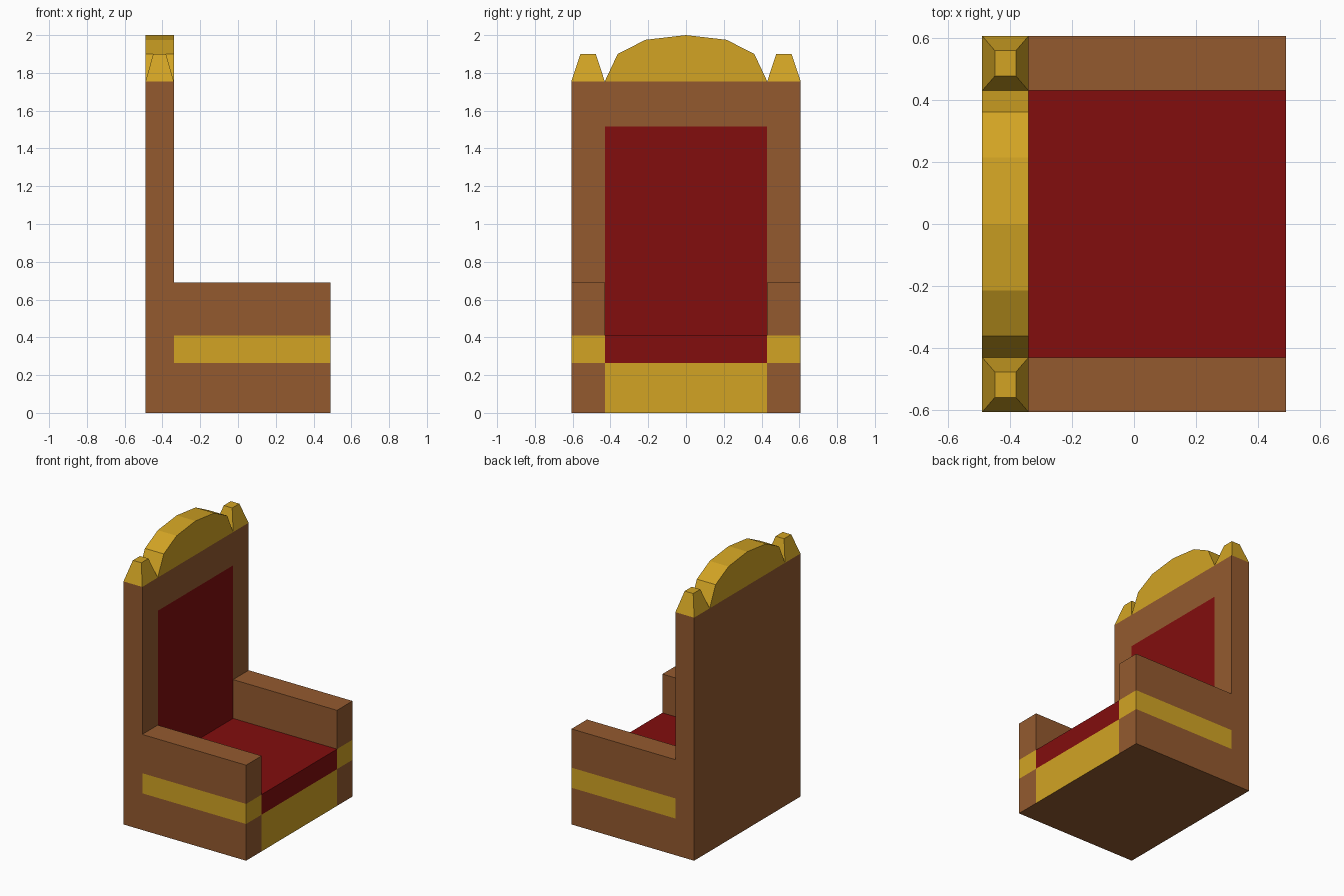
import bpy, bmesh
from mathutils import Vector

if "Cube" in bpy.data.objects:
    bpy.data.objects.remove(bpy.data.objects["Cube"])


def material(name, rgb):
    m = bpy.data.materials.new(name)
    lin = [((c / 255 + 0.055) / 1.055) ** 2.4 for c in rgb]
    m.diffuse_color = (*lin, 1)
    m.use_nodes = True
    m.node_tree.nodes["Principled BSDF"].inputs["Base Color"].default_value = m.diffuse_color
    return m


MATS = [material("brown wood", (148, 90, 47)),
        material("gold trim", (210, 164, 36)),
        material("red upholstery", (130, 13, 13))]
WOOD, GOLD, RED = range(3)

# Shared measurements
BACK, FRONT, JOIN = -0.49, 0.49, -0.34
INNER, OUTER = 0.43, 0.607
BAND, SEAT, ARM, PANEL, TOP = 0.265, 0.41, 0.69, 1.515, 1.755


def finish(name, bm, rule):
    bmesh.ops.recalc_face_normals(bm, faces=bm.faces)
    for f in bm.faces:
        f.material_index = rule(f.calc_center_median(), f.normal)
    me = bpy.data.meshes.new(name)
    bm.to_mesh(me)
    bm.free()
    for m in MATS:
        me.materials.append(m)
    ob = bpy.data.objects.new(name, me)
    bpy.context.collection.objects.link(ob)
    return ob


def box(name, lo, hi, rule, cuts=(), taper=None):
    """Box between two corners, cut by (axis, value) planes; taper shrinks the top."""
    lo, hi = Vector(lo), Vector(hi)
    bm = bmesh.new()
    bmesh.ops.create_cube(bm, size=1)
    for v in bm.verts:
        if taper and v.co.z > 0:
            v.co.x *= taper[0]
            v.co.y *= taper[1]
        v.co = Vector([(lo[i] + hi[i]) / 2 + v.co[i] * (hi[i] - lo[i]) for i in range(3)])
    for axis, value in cuts:
        co, no = Vector(), Vector()
        co[axis], no[axis] = value, 1
        bmesh.ops.bisect_plane(bm, geom=bm.verts[:] + bm.edges[:] + bm.faces[:],
                               plane_co=co, plane_no=no)
    return finish(name, bm, rule)


# Backrest with the red panel on its front face
box("backrest", (BACK, -OUTER, 0), (JOIN, OUTER, TOP),
    lambda c, n: RED if n.x > 0.5 and abs(c.y) < INNER and SEAT < c.z < PANEL else WOOD,
    [(1, -INNER), (1, INNER), (2, SEAT), (2, PANEL)])

# Seat: gold base with wooden underside, red cushion
box("seat_base", (JOIN, -INNER, 0), (FRONT, INNER, BAND),
    lambda c, n: WOOD if n.z < -0.5 else GOLD)
box("seat_cushion", (JOIN, -INNER, BAND), (FRONT, INNER, SEAT), lambda c, n: RED)

for side, label in ((1, "left"), (-1, "right")):
    y0, y1 = sorted((side * INNER, side * OUTER))
    # Armrest with a gold band around the outside and front
    box(label + "_armrest", (JOIN, y0, 0), (FRONT, y1, ARM),
        lambda c, n: GOLD if BAND < c.z < SEAT and (n.x > 0.5 or n.y * side > 0.5) else WOOD,
        [(2, BAND), (2, SEAT)])
    # Tapered corner finial
    box(label + "_finial", (BACK, y0, TOP), (JOIN, y1, 1.9),
        lambda c, n: GOLD, taper=(0.45, 0.46))

# Arched crest on top of the backrest
half = [(0.43, TOP), (0.362, 1.9), (0.215, 1.975)]
outline = half + [(0, 2.0)] + [(-y, z) for y, z in reversed(half)]
bm = bmesh.new()
face = bm.faces.new([bm.verts.new((BACK, y, z)) for y, z in outline])
ext = bmesh.ops.extrude_face_region(bm, geom=[face], use_keep_orig=True)
bmesh.ops.translate(bm, vec=(JOIN - BACK, 0, 0),
                    verts=[g for g in ext["geom"] if isinstance(g, bmesh.types.BMVert)])
finish("crest", bm, lambda c, n: GOLD)
